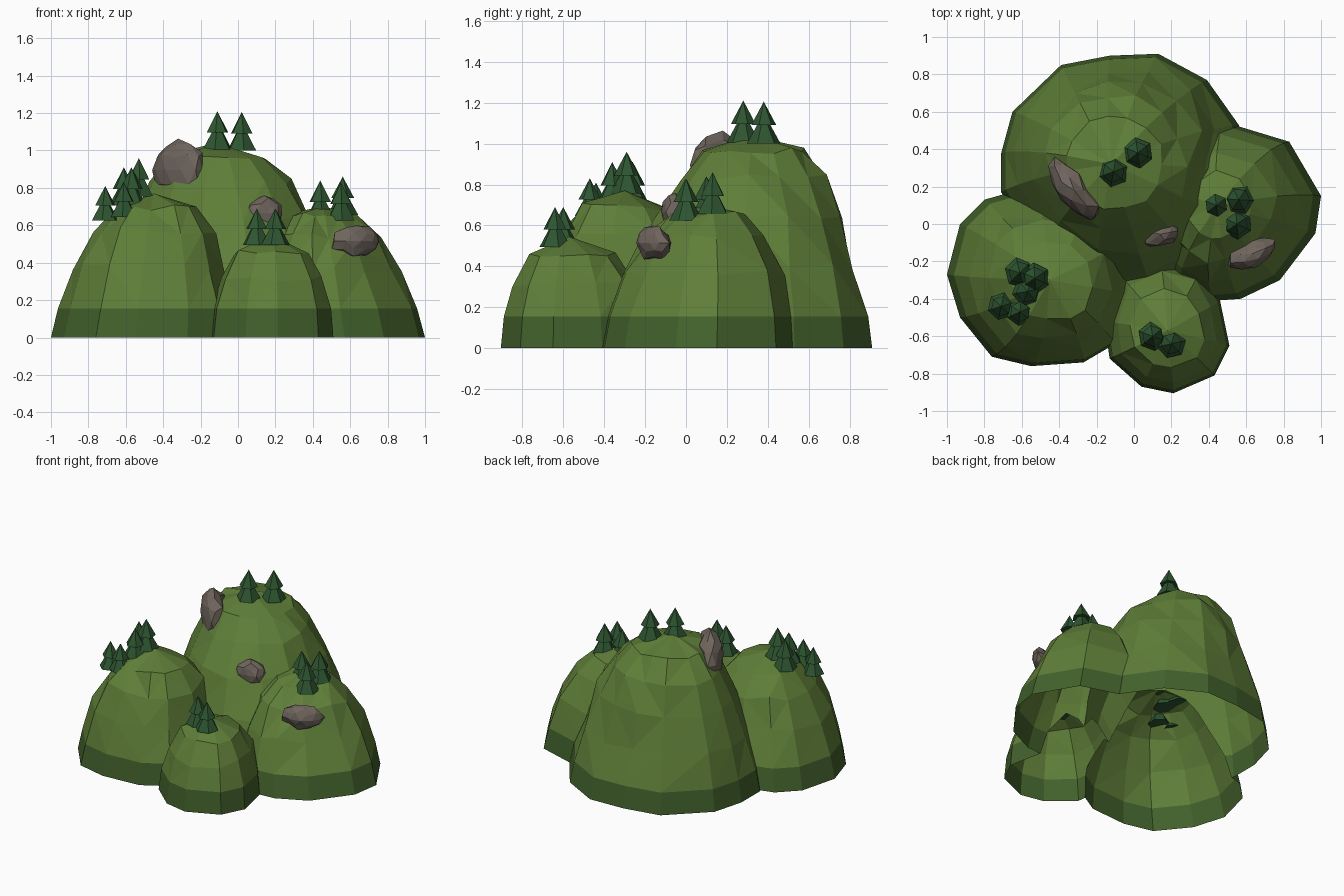
import bpy, bmesh, math, random
from mathutils import Vector, Matrix, noise

if "Cube" in bpy.data.objects:
    bpy.data.objects.remove(bpy.data.objects["Cube"])

random.seed(7)


def material(name, rgb):
    m = bpy.data.materials.new(name)
    m.diffuse_color = (*rgb, 1)
    m.use_nodes = True
    m.node_tree.nodes["Principled BSDF"].inputs["Base Color"].default_value = m.diffuse_color
    return m


GRASS = material("grass", (0.115, 0.21, 0.04))
DARK = material("dark_grass", (0.055, 0.12, 0.025))
PINE = material("pine", (0.027, 0.09, 0.03))
STONE = material("stone", (0.16, 0.13, 0.11))


def finish(name, bm, *mats):
    bmesh.ops.recalc_face_normals(bm, faces=bm.faces)
    me = bpy.data.meshes.new(name)
    bm.to_mesh(me)
    bm.free()
    for m in mats:
        me.materials.append(m)
    ob = bpy.data.objects.new(name, me)
    bpy.context.collection.objects.link(ob)
    return ob


def hill(name, depth, centre, peak, outline, rings, top):
    """Closed dome: footprint scaled per ring (z, scale), drifting towards the peak."""
    bm = bmesh.new()
    c, p = Vector(centre), Vector(peak)
    loops = []
    for z, s in [(-depth, 1), (0, 1), (0.155, 0.955)] + rings:
        mid = c.lerp(p, max(z, 0) / top)
        loop = []
        for pt in outline:
            k = s * (random.uniform(0.95, 1.05) if z > 0.2 else 1)
            dz = random.uniform(-0.02, 0.02) if z > 0.2 else 0
            xy = mid + (Vector(pt) - c) * k
            loop.append(bm.verts.new((xy.x, xy.y, z + dz)))
        loops.append(loop)
    n = len(outline)
    for a, b in zip(loops, loops[1:]):
        for i in range(n):
            bm.faces.new((a[i], a[(i + 1) % n], b[(i + 1) % n], b[i]))
    apex = bm.verts.new((p.x, p.y, top))
    for i in range(n):
        bm.faces.new((loops[-1][i], loops[-1][(i + 1) % n], apex))
    bm.faces.new(loops[0])
    bmesh.ops.triangulate(bm, faces=[f for f in bm.faces if f.calc_center_median().z > 0.16])
    return finish(name, bm, GRASS, DARK)


# Four overlapping hills
back = hill("hills", 0.1, (-0.08, 0.25), (-0.12, 0.32),
            [(-.71, .17), (-.71, .38), (-.65, .6), (-.39, .85), (-.13, .9), (.13, .91), (.39, .77),
             (.56, .53), (.62, .25), (.56, -.03), (.38, -.24), (.1, -.36), (-.2, -.36), (-.5, -.15)],
            [(.4, .85), (.64, .71), (.83, .56), (.965, .39)], 1.04)
others = [
    hill("left_hill", 0.13, (-0.53, -0.28), (-0.45, -0.3),
         [(-.93, 0), (-1, -.27), (-.93, -.5), (-.76, -.71), (-.55, -.76), (-.27, -.74), (-.1, -.64),
          (-.01, -.37), (-.04, -.06), (-.26, .15), (-.55, .2), (-.8, .13)],
         [(.38, .82), (.57, .66), (.69, .44)], .77),
    hill("right_hill", 0.16, (0.55, 0.06), (0.45, 0.1),
         [(.5, .54), (.83, .44), (1, .15), (.97, -.05), (.78, -.3), (.57, -.4), (.43, -.41),
          (.25, -.33), (.1, -.12), (.1, .2), (.25, .4)],
         [(.36, .8), (.54, .62), (.65, .38)], .70),
    hill("front_hill", 0.19, (0.17, -0.57), (0.18, -0.57),
         [(.04, -.87), (.21, -.905), (.43, -.81), (.51, -.65), (.46, -.41), (.35, -.25),
          (.14, -.18), (-.07, -.28), (-.16, -.52), (-.13, -.72)],
         [(.32, .83), (.45, .58)], .545)]

# Merge into one shell, open underneath
for o in others:
    mod = back.modifiers.new("union", 'BOOLEAN')
    mod.operation, mod.solver, mod.object = 'UNION', 'EXACT', o
dg = bpy.context.evaluated_depsgraph_get()
bm = bmesh.new()
bm.from_mesh(back.evaluated_get(dg).to_mesh())
bmesh.ops.bisect_plane(bm, geom=bm.verts[:] + bm.edges[:] + bm.faces[:],
                       plane_co=(0, 0, 0), plane_no=(0, 0, 1), clear_inner=True)
for f in bm.faces:
    f.material_index = int(f.calc_center_median().z < 0.155)
    f.smooth = False
back.modifiers.clear()
bm.to_mesh(back.data)
bm.free()
for o in others:
    bpy.data.objects.remove(o)


# Pines: two stacked six-sided cones, placed by tip
def pine(x, y, tip, k=1.0):
    bm = bmesh.new()
    turn = random.uniform(0, math.pi / 3)
    for drop, r, h in ((0.205, 0.083, 0.15), (0.115, 0.062, 0.115)):
        z = tip - drop * k + h * k / 2
        bmesh.ops.create_cone(bm, cap_ends=True, segments=6, radius1=r * k, radius2=0, depth=h * k,
                              matrix=Matrix.Translation((x, y, z)) @ Matrix.Rotation(turn, 4, 'Z'))
    finish("pine_tree", bm, PINE)


for t in [(-.11, .28, 1.21), (.02, .38, 1.205),
          (.44, .10, .84), (.56, .13, .86), (.55, 0, .83),
          (-.61, -.26, .91), (-.53, -.29, .96), (-.57, -.36, .91), (-.71, -.44, .81, .9), (-.61, -.47, .83, .9),
          (.10, -.60, .69, .95), (.20, -.64, .69, .95)]:
    pine(*t)


# Faceted rocks half sunk into the slopes
def rock(name, loc, size, turn):
    bm = bmesh.new()
    bmesh.ops.create_icosphere(bm, subdivisions=2, radius=1)
    for v in bm.verts:
        v.co *= 1 + 0.2 * noise.noise(v.co * 1.7 + Vector(loc) * 9)
    bmesh.ops.scale(bm, verts=bm.verts, vec=size)
    bmesh.ops.rotate(bm, verts=bm.verts, matrix=Matrix.Rotation(turn, 3, 'Z'))
    bmesh.ops.translate(bm, verts=bm.verts, vec=loc)
    finish(name, bm, STONE)


rock("summit_rock", (-.32, .18, .895), (.19, .085, .155), -0.9)
rock("middle_rock", (.14, -.055, .665), (.10, .065, .09), 0.2)
rock("right_rock", (.63, -.16, .515), (.14, .07, .085), 0.4)
